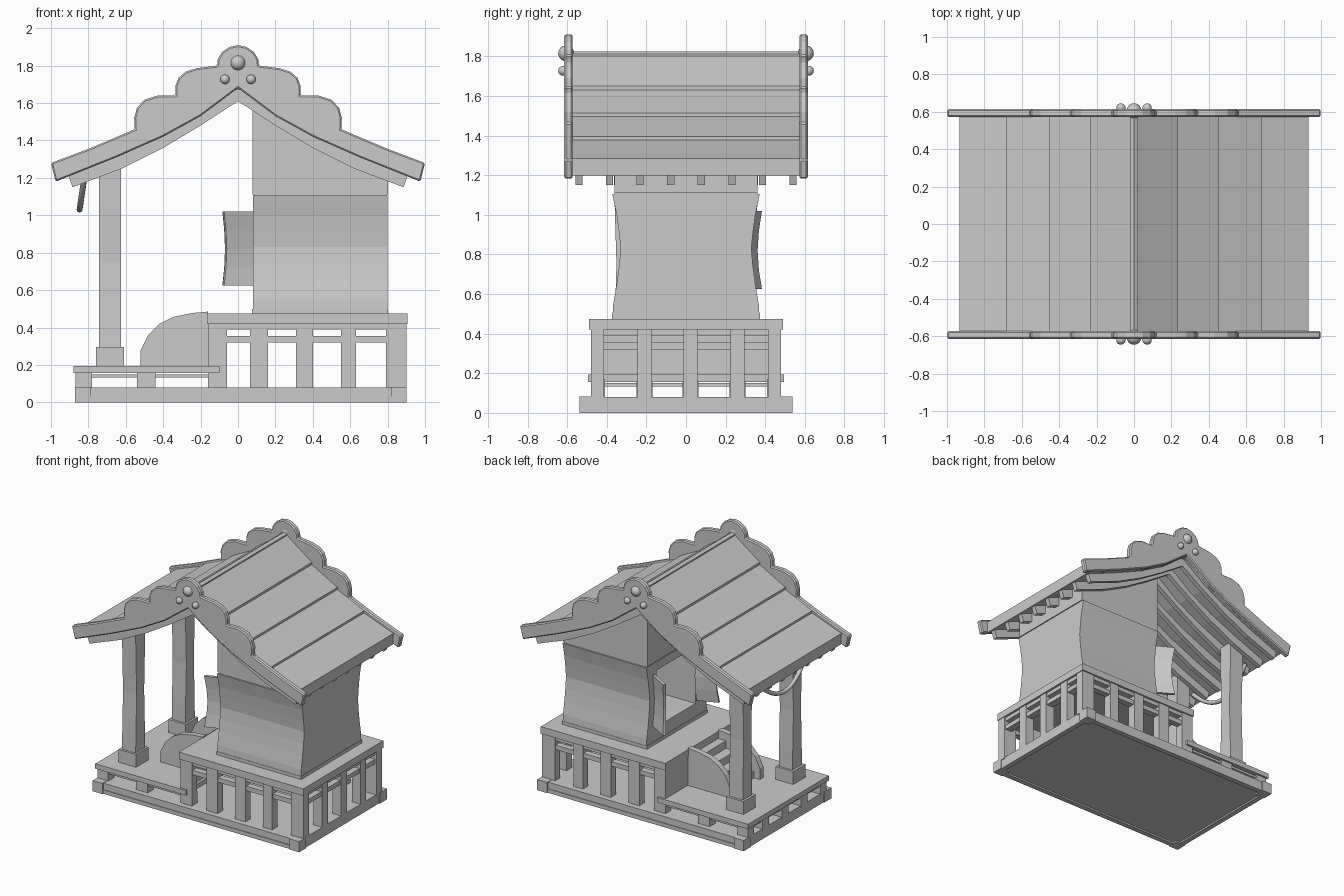
import bpy, bmesh, math
from mathutils import Vector

if "Cube" in bpy.data.objects:
    bpy.data.objects.remove(bpy.data.objects["Cube"])


def mesh_object(name, bm):
    bmesh.ops.recalc_face_normals(bm, faces=bm.faces)
    me = bpy.data.meshes.new(name)
    bm.to_mesh(me)
    bm.free()
    ob = bpy.data.objects.new(name, me)
    bpy.context.collection.objects.link(ob)
    return ob


def prism(name, pts, a, b, axis='Y'):
    """Extrude a profile: XZ profile along Y, or YZ profile along X."""
    bm = bmesh.new()
    put = (lambda p, d: (p[0], d, p[1])) if axis == 'Y' else (lambda p, d: (d, p[0], p[1]))
    lo = [bm.verts.new(put(p, a)) for p in pts]
    hi = [bm.verts.new(put(p, b)) for p in pts]
    bm.faces.new(lo)
    bm.faces.new(hi[::-1])
    for i in range(len(pts)):
        j = (i + 1) % len(pts)
        bm.faces.new((lo[i], lo[j], hi[j], hi[i]))
    return mesh_object(name, bm)


def box(name, x0, x1, y0, y1, z0, z1):
    return prism(name, [(x0, z0), (x1, z0), (x1, z1), (x0, z1)], y0, y1)


def both(pts):
    """Mirror a right-hand profile (ending at x = 0) to the left."""
    return pts + [(-x, z) for x, z in reversed(pts) if x > 0]


# plinth with corner blocks
box("plinth", -.865, .895, -.525, .525, .012, .08)
for x in (-.83, .86):
    for s in (-1, 1):
        box("plinth_corner", x - .042, x + .042, s * .495 - .043, s * .495 + .043, 0, .083)
for s in (-1, 1):
    box("plinth_rim", -.86, .89, s * .51 - .02, s * .51 + .02, 0, .03)
for x in (-.845, .875):
    box("plinth_rim", x - .02, x + .02, -.5, .5, 0, .03)

# upper stage: deck, lattice walls, riser
box("upper_deck", -.165, .905, -.49, .49, .42, .475)
box("riser", -.16, -.12, -.48, .48, .19, .43)
for s in (-1, 1):
    y0, y1 = sorted((s * .48, s * .415))
    for a, b in ((-.16, -.06), (.065, .16), (.31, .4), (.55, .63), (.79, .9)):
        box("upper_side_post", a, b, y0, y1, .07, .43)
    for a, b in ((.32, .355), (.39, .43)):
        box("upper_side_rail", -.1, .88, y0 + .008, y1 - .008, a, b)
for c in (-.21, .022, .26):
    box("upper_end_post", .82, .895, c - .035, c + .035, .07, .43)
for a, b in ((.32, .355), (.39, .43)):
    box("upper_end_rail", .83, .887, -.46, .46, a, b)

# lower stage
box("lower_deck", -.88, -.1, -.495, .495, .157, .195)
for s in (-1, 1):
    y0, y1 = sorted((s * .48, s * .41))
    for a, b in ((-.87, -.78), (-.54, -.44), (-.16, -.06)):
        box("lower_post", a, b, y0, y1, .07, .17)
    box("lower_rail", -.86, -.1, y0 + .01, y1 - .01, .132, .15)
for c in (-.21, .022, .26):
    box("lower_end_post", -.868, -.79, c - .04, c + .04, .07, .17)
box("lower_end_rail", -.855, -.81, -.46, .46, .132, .15)

# stairs
cheek = [(-.52, .19), (-.52, .28), (-.48, .36), (-.42, .42), (-.345, .457),
         (-.25, .477), (-.16, .485), (-.16, .19)]
for s in (-1, 1):
    prism("stair_cheek", cheek, s * .185 - .022, s * .185 + .022)
for i in range(4):
    x = -.47 + .08 * i
    box("stair_step", x, -.155, -.17, .17, .19, .245 + .058 * i)

# shrine body with concave flanks and a doorway
half = [(.372, .475), (.367, .55), (.35, .65), (.338, .74), (.33, .83),
        (.338, .91), (.35, 1.0), (.372, 1.105)]
body = prism("body", half + [(-y, z) for y, z in reversed(half)], .08, .8, 'X')
cut = box("doorway_cutter", 0, .72, -.23, .25, .6, 1.04)
cut.hide_render = True
cut.hide_set(True)
m = body.modifiers.new("doorway", 'BOOLEAN')
m.object = cut
m.solver = 'EXACT'
box("body_seam", .085, .795, -.36, .36, 1.1, 1.12)
prism("gable_block", [(.078, 1.112), (.803, 1.112), (.803, 1.25), (.65, 1.315),
                      (.4, 1.425), (.2, 1.54), (.078, 1.63)], -.36, .36)
box("body_sill", .075, .803, -.373, .373, .475, .5)


# open door leaves, bent like the body
def leaf(h, t):
    bm = bmesh.new()
    s = 1 if t > 0 else -1
    d = Vector((t - h, .15, 0)).normalized() * .01
    rows = []
    for z, k in ((.625, 0), (.72, .7), (.82, 1), (.92, .7), (1.02, 0)):
        bend = -.022 * k * s
        p, q = Vector((.075, h + bend, z)), Vector((-.078 + .014 * k, t + bend, z))
        n = Vector((t - h, .15, 0)).normalized() * .011
        rows.append([bm.verts.new(v) for v in (p + n, q + n, q - n, p - n)])
    for a, b in zip(rows, rows[1:]):
        for i in range(4):
            bm.faces.new((a[i], a[(i + 1) % 4], b[(i + 1) % 4], b[i]))
    bm.faces.new(rows[0])
    bm.faces.new(rows[-1])
    mesh_object("door_leaf", bm)


leaf(.285, .374)
leaf(-.24, -.3)

# porch posts, slightly waisted
for s in (-1, 1):
    c = s * .305
    w = [(.06, .19), (.055, .45), (.046, .75), (.055, 1.05), (.06, 1.28)]
    prism("porch_post", [(c + a, z) for a, z in w] + [(c - a, z) for a, z in reversed(w)],
          -.742, -.625, 'X')
    box("post_foot", -.76, -.61, c - .075, c + .075, .19, .295)

# roof boards
under = [(.975, 1.18), (.65, 1.31), (.4, 1.42), (.2, 1.53), (0, 1.68)]


def under_z(x):
    for (x1, z1), (x0, z0) in zip(under, under[1:]):
        if x0 <= x <= x1:
            return z0 + (z1 - z0) * (x - x0) / (x1 - x0)


tops = [(.02, 1.815), (.23, 1.645), (.45, 1.51), (.68, 1.39), (.93, 1.28)]
for s in (-1, 1):
    for (x0, z0), (x1, z1) in zip(tops, tops[1:]):
        pts = [(x0, z0 - .012), (x1 + .004, z1 + .004), (x1, under_z(x1)), (x0, under_z(x0))]
        prism("roof_board", [(s * x, z) for x, z in pts], -.578, .578)
prism("ridge_strip", both([(.02, 1.67), (.022, 1.812), (0, 1.825)]), -.578, .578)

# rafters
low = [(0, 1.61), (.2, 1.48), (.4, 1.36), (.62, 1.25), (.885, 1.15)]
for s in (-1, 1):
    pts = low + [(.905, 1.208)] + under[1:]
    for i in range(8):
        y = -.54 + 1.08 * i / 7
        prism("rafter", [(s * x, z) for x, z in pts], y - .018, y + .018)

# scalloped gable boards with studs
top = [(0, 1.91), (.045, 1.9), (.085, 1.873), (.108, 1.835), (.112, 1.8), (.22, 1.787),
       (.28, 1.768), (.318, 1.735), (.335, 1.69), (.335, 1.64), (.43, 1.64), (.5, 1.618),
       (.54, 1.575), (.555, 1.52), (.552, 1.46), (.8, 1.355), (1, 1.28)]
outline = top + under + [(-x, z) for x, z in reversed(under[:-1])] + \
    [(-x, z) for x, z in reversed(top[1:])]
for s in (-1, 1):
    y0, y1 = sorted((s * .572, s * .615))
    ob = prism("gable_board", outline, y0, y1)
    b = ob.modifiers.new("edge", 'BEVEL')
    b.width = .008
    b.segments = 1
    for x, z, r in ((0, 1.815, .04), (-.07, 1.727, .025), (.07, 1.727, .025)):
        bm = bmesh.new()
        bmesh.ops.create_uvsphere(bm, u_segments=20, v_segments=12, radius=r)
        for f in bm.faces:
            f.smooth = True
        mesh_object("gable_stud", bm).location = (x, s * (.645 - r), z)

# hanging rope under the front eave
cu = bpy.data.curves.new("hanging_rope", 'CURVE')
cu.dimensions = '3D'
cu.bevel_depth = .016
cu.bevel_resolution = 2
cu.use_fill_caps = True
sp = cu.splines.new('POLY')
sp.points.add(16)
for i, p in enumerate(sp.points):
    t = -1 + i / 8
    k = 1 - t * t
    p.co = (-.822 - .025 * k, .3 * t, 1.2 - .17 * k, 1)
bpy.context.collection.objects.link(bpy.data.objects.new("hanging_rope", cu))
